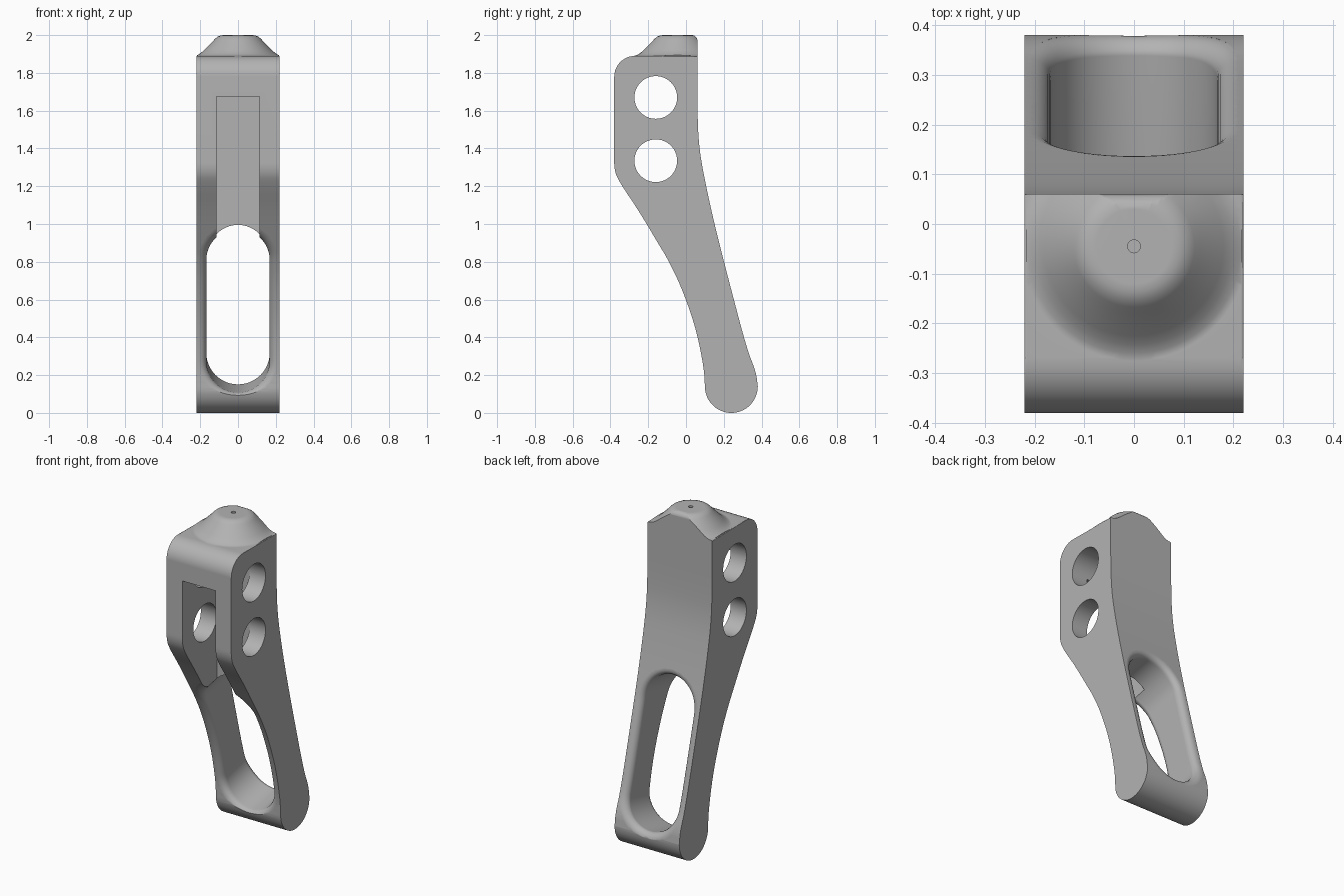
import bpy, bmesh, math
from mathutils import Vector

if "Cube" in bpy.data.objects:
    bpy.data.objects.remove(bpy.data.objects["Cube"], do_unlink=True)

HALF_W = 0.22

grey = bpy.data.materials.new("plain_grey")
grey.use_nodes = True
grey.diffuse_color = (0.45, 0.45, 0.45, 1)
grey.node_tree.nodes["Principled BSDF"].inputs["Base Color"].default_value = (0.45, 0.45, 0.45, 1)


def make_object(name, bm):
    bmesh.ops.recalc_face_normals(bm, faces=bm.faces)
    mesh = bpy.data.meshes.new(name)
    bm.to_mesh(mesh)
    bm.free()
    mesh.materials.append(grey)
    obj = bpy.data.objects.new(name, mesh)
    bpy.context.collection.objects.link(obj)
    return obj


def chaikin(pts, times=3):
    """Soften a polyline by cutting its corners."""
    for _ in range(times):
        out = [pts[0]]
        for (a, b), (c, d) in zip(pts, pts[1:]):
            out += [(a * .75 + c * .25, b * .75 + d * .25), (a * .25 + c * .75, b * .25 + d * .75)]
        pts = out + [pts[-1]]
    return pts


def arc(cy, cz, r, a0, a1, n):
    angles = [math.radians(a0 + (a1 - a0) * i / n) for i in range(n + 1)]
    return [(cy + r * math.cos(a), cz + r * math.sin(a)) for a in angles]


def depth_at(curve, z):
    """y of a rising side curve at height z."""
    if z <= curve[0][1]:
        return curve[0][0]
    for (y0, z0), (y1, z1) in zip(curve, curve[1:]):
        if z0 <= z <= z1:
            return y0 + (y1 - y0) * (z - z0) / max(z1 - z0, 1e-6)
    return curve[-1][0]


def loft(rings):
    bm = bmesh.new()
    loops = [[bm.verts.new(p) for p in ring] for ring in rings]
    n = len(loops[0])
    for a, b in zip(loops, loops[1:]):
        for i in range(n):
            bm.faces.new((a[i], a[(i + 1) % n], b[(i + 1) % n], b[i]))
    bm.faces.new(loops[0])
    bm.faces.new(loops[-1])
    return bm


def cylinder(name, axis, centre, r, half, n=64):
    rings = []
    for s in (-half, half):
        ring = []
        for i in range(n):
            a = 2 * math.pi * i / n
            u, v = r * math.cos(a), r * math.sin(a)
            offset = Vector((s, u, v)) if axis == "x" else Vector((u, v, s))
            ring.append(Vector(centre) + offset)
        rings.append(ring)
    return make_object(name, loft(rings))


# Side outline of the handle, as (y, z)
front = chaikin([(.10, .14), (.095, .24), (.05, .46), (-.03, .68), (-.10, .82), (-.137, .88),
                 (-.25, 1.07), (-.345, 1.21), (-.38, 1.28), (-.38, 1.37)])
back = chaikin([(.38, .14), (.37, .22), (.325, .33), (.245, .63), (.16, .96),
                (.11, 1.18), (.07, 1.39), (.06, 1.58), (.06, 1.89)])
outline = (front + arc(-.27, 1.78, .11, 180, 90, 10) + back[::-1]
           + arc(.24, .14, .14, 0, -180, 32)[1:-1])

# Handle body with rounded side rims
bm = loft([[(x, y, z) for y, z in outline] for x in (-HALF_W, HALF_W)])
rims = [e for e in bm.edges if abs(e.verts[0].co.x - e.verts[1].co.x) < 1e-5]
bmesh.ops.bevel(bm, geom=rims, offset=.02, segments=4, profile=.5, affect="EDGES", clamp_overlap=True)
body = make_object("handle_body", bm)

# Conical cap, trimmed flat at the back and sides
cap_profile = [(.236, 1.87), (.236, 1.888), (.215, 1.894), (.198, 1.904), (.18, 1.92), (.134, 1.966),
               (.122, 1.980), (.108, 1.992), (.092, 1.998), (.075, 2.0)]
steps = 96
bm = loft([[(r * math.cos(2 * math.pi * i / steps), -.045 + r * math.sin(2 * math.pi * i / steps), z)
            for i in range(steps)] for r, z in cap_profile])
planes = [((HALF_W - .004, 0, 0), (1, 0, 0)), ((.004 - HALF_W, 0, 0), (-1, 0, 0)), ((0, .06, 0), (0, 1, 0))]
for deg in (22.5, 45, 67.5):
    n = Vector((0, math.cos(math.radians(deg)), math.sin(math.radians(deg))))
    planes.append((Vector((0, .03, 1.97)) + n * .03, n))
for co, no in planes:
    bmesh.ops.bisect_plane(bm, geom=bm.verts[:] + bm.edges[:] + bm.faces[:], dist=1e-5,
                           plane_co=co, plane_no=no, clear_outer=True)
    bmesh.ops.holes_fill(bm, edges=[e for e in bm.edges if e.is_boundary], sides=0)
cap = make_object("cap_cone", bm)

# Long window through the grip, flared where it meets both faces
R, LOW, HIGH, FILLET, SLOPE = .168, .13, 1.0, .04, .15
track = []
for i in range(25):
    a = math.pi * i / 24
    track.append((0, HIGH - R, math.cos(a), math.sin(a)))
for i in range(1, 20):
    track.append((0, HIGH - R + (LOW - HIGH + 2 * R) * i / 20, -1, 0))
for i in range(25):
    a = math.pi + math.pi * i / 24
    track.append((0, LOW + R, math.cos(a), math.sin(a)))
for i in range(1, 20):
    track.append((0, LOW + R + (HIGH - LOW - 2 * R) * i / 20, 1, 0))


def window_ring(side, sign, off, d, flat_y=None):
    ring = []
    for _, zc, nx, nz in track:
        z = zc + nz * (R + off)
        mid = (depth_at(front, z) + depth_at(back, z)) / 2
        z += SLOPE * (depth_at(side, z) - mid)
        y = depth_at(side, z) + sign * d
        ring.append((nx * (R + off), y if flat_y is None else flat_y, z))
    return ring


turns = [math.radians(a) for a in (0, 15, 30, 45, 60, 75, 90)]
flare = [(FILLET * (1 - math.sin(t)), FILLET * (1 - math.cos(t))) for t in turns]
rings = [window_ring(front, 1, FILLET, 0, -.5)]
rings += [window_ring(front, 1, o, d) for o, d in flare]
rings += [window_ring(back, -1, o, d) for o, d in flare[::-1]]
rings += [window_ring(back, -1, FILLET, 0, .6)]
window = make_object("window_cutter", loft(rings))

# Front pocket, two cross holes and the small top hole
pocket = make_object("pocket_cutter", loft(
    [[(x, y, z) for y, z in ((-.6, .8), (-.045, .8), (-.045, 1.675), (-.6, 1.675))] for x in (-.113, .113)]))
holes = [cylinder("cross_hole_cutter", "x", (0, -.16, z), .113, .4) for z in (1.335, 1.67)]
pin = cylinder("top_hole_cutter", "z", (0, -.045, 2.0), .013, .12, 24)

cuts = [(cap, "UNION")] + [(c, "DIFFERENCE") for c in [window, pocket, pin] + holes]
for tool, operation in cuts:
    mod = body.modifiers.new(tool.name, "BOOLEAN")
    mod.object, mod.operation, mod.solver = tool, operation, "EXACT"
    tool.hide_render = True

# Apply the cuts, drop the helpers and shade smoothly
bpy.context.view_layer.objects.active = body
bpy.ops.object.select_all(action="DESELECT")
body.select_set(True)
for mod in body.modifiers[:]:
    bpy.ops.object.modifier_apply(modifier=mod.name)
for tool, _ in cuts:
    bpy.data.objects.remove(tool, do_unlink=True)
bpy.ops.object.shade_smooth_by_angle(angle=math.radians(35))
normals = body.modifiers.new("even_normals", "WEIGHTED_NORMAL")
normals.keep_sharp = True
